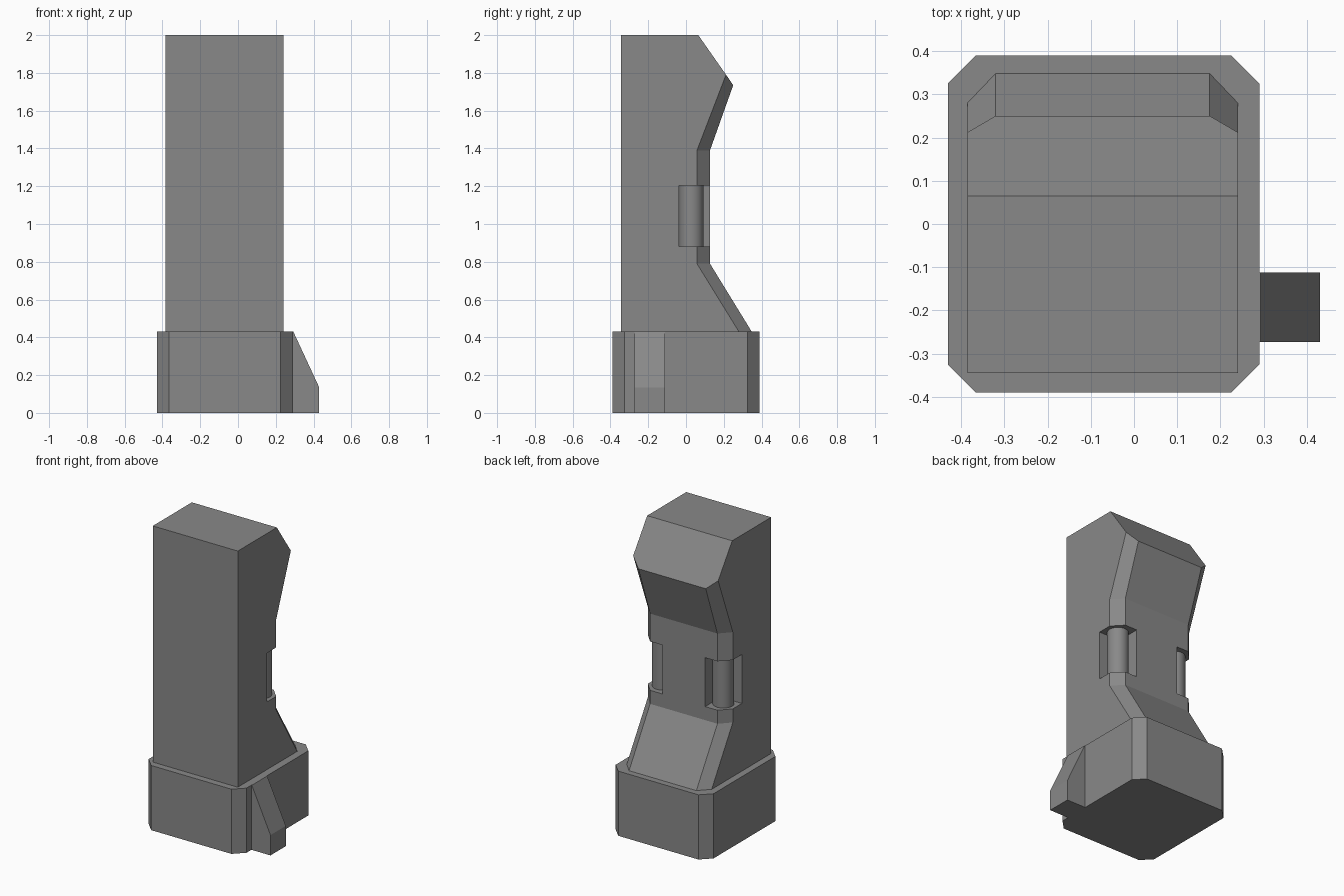
import bpy
import bmesh
import math

if "Cube" in bpy.data.objects:
    bpy.data.objects.remove(bpy.data.objects["Cube"], do_unlink=True)

grey = bpy.data.materials.new("plain grey")
grey.use_nodes = True
grey.diffuse_color = (0.25, 0.25, 0.25, 1)
grey.node_tree.nodes["Principled BSDF"].inputs["Base Color"].default_value = (0.25, 0.25, 0.25, 1)

CENTRE = -0.0725   # column's own mirror plane
PIN_LOW, PIN_HIGH = 0.88, 1.205


def loft(name, rings):
    """Join matching closed rings with quads and cap both ends."""
    bm = bmesh.new()
    loops = [[bm.verts.new(p) for p in ring] for ring in rings]
    n = len(loops[0])
    for a, b in zip(loops, loops[1:]):
        for i in range(n):
            j = (i + 1) % n
            bm.faces.new((a[i], a[j], b[j], b[i]))
    bm.faces.new(loops[0])
    bm.faces.new(loops[-1])
    bmesh.ops.recalc_face_normals(bm, faces=bm.faces)
    mesh = bpy.data.meshes.new(name)
    bm.to_mesh(mesh)
    bm.free()
    mesh.materials.append(grey)
    obj = bpy.data.objects.new(name, mesh)
    bpy.context.collection.objects.link(obj)
    return obj


def prism(name, outline, low, high):
    return loft(name, [[(x, y, z) for x, y in outline] for z in (low, high)])


# Chamfered base block
left, right, depth, cut = -0.43, 0.29, 0.39, 0.065
base_outline = [(left + cut, -depth), (right - cut, -depth), (right, cut - depth),
                (right, depth - cut), (right - cut, depth), (left + cut, depth),
                (left, depth - cut), (left, cut - depth)]
prism("base", base_outline, 0, 0.43)

# Column with a waisted back; the side profile is pulled in to form chamfers
front = [(-0.345, 0.43), (-0.345, 2), (0.065, 2)]
side = front + [(0.212, 1.79), (0.058, 1.39), (0.058, 0.79), (0.28, 0.43)]
middle = front + [(0.25, 1.735), (0.127, 1.39), (0.127, 0.79), (0.348, 0.43)]
stations = [(-0.385, side), (-0.32, middle), (0.175, middle), (0.24, side)]
column = loft("column", [[(x, y, z) for y, z in prof] for x, prof in stations])

# Square pockets in the back corners, each holding a round pin
for label, sign in (("left", 1), ("right", -1)):
    def across(x):
        return CENTRE + sign * (x - CENTRE)

    x0, x1, y0, y1 = across(0.085), across(0.4), -0.037, 0.3
    cutter = prism(label + "_pocket_cutter", [(x0, y0), (x1, y0), (x1, y1), (x0, y1)],
                   PIN_LOW, PIN_HIGH)
    cutter.hide_render = True
    cutter.hide_viewport = True
    cutter.display_type = 'WIRE'
    boolean = column.modifiers.new(label + "_pocket", 'BOOLEAN')
    boolean.operation = 'DIFFERENCE'
    boolean.solver = 'EXACT'
    boolean.object = cutter

    bpy.ops.mesh.primitive_cylinder_add(
        vertices=48, radius=0.065, depth=PIN_HIGH - PIN_LOW,
        location=(across(0.15), 0.028, (PIN_LOW + PIN_HIGH) / 2))
    pin = bpy.context.object
    pin.name = label + "_pin"
    pin.data.materials.append(grey)
    bpy.ops.object.shade_smooth_by_angle(angle=math.radians(30))

# Sloped fin on the side of the base
fin_profile = [(0.29, 0), (0.43, 0), (0.43, 0.135), (0.293, 0.43), (0.29, 0.43)]
loft("side_fin", [[(x, y, z) for x, z in fin_profile] for y in (-0.273, -0.112)])
